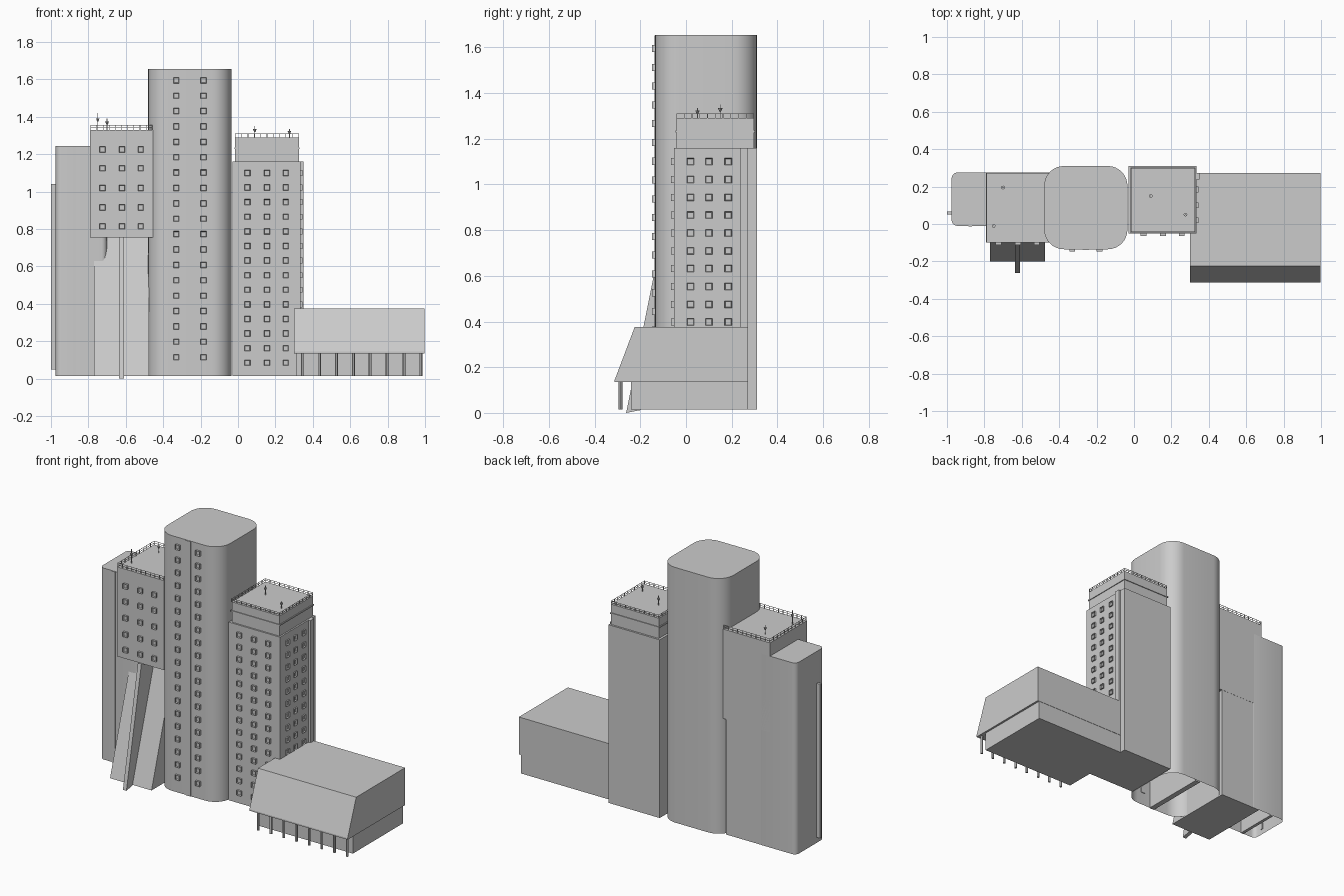
import bpy, bmesh, math
from mathutils import Matrix, Vector

cube = bpy.data.objects.get("Cube")
if cube:
    bpy.data.objects.remove(cube, do_unlink=True)

concrete = bpy.data.materials.new("concrete_grey")
concrete.use_nodes = True
GREY = (0.6, 0.6, 0.6, 1)
concrete.diffuse_color = GREY
concrete.node_tree.nodes["Principled BSDF"].inputs["Base Color"].default_value = GREY


def finish(name, bm, smooth=False):
    bmesh.ops.recalc_face_normals(bm, faces=bm.faces[:])
    mesh = bpy.data.meshes.new(name)
    bm.to_mesh(mesh)
    bm.free()
    mesh.materials.append(concrete)
    ob = bpy.data.objects.new(name, mesh)
    bpy.context.collection.objects.link(ob)
    if smooth:
        bpy.ops.object.select_all(action='DESELECT')
        ob.select_set(True)
        bpy.context.view_layer.objects.active = ob
        bpy.ops.object.shade_smooth_by_angle(angle=math.radians(30))
    return ob


def add_box(bm, x, y, z):
    """Add a box from (min, max) pairs."""
    size = [b - a for a, b in (x, y, z)]
    mid = [(a + b) / 2 for a, b in (x, y, z)]
    m = Matrix.Translation(mid) @ Matrix.Diagonal((*size, 1))
    return bmesh.ops.create_cube(bm, size=1, matrix=m)["verts"]


def box(name, x, y, z):
    bm = bmesh.new()
    add_box(bm, x, y, z)
    return finish(name, bm)


def rounded_shell(name, x, y, z, r, segs=8):
    """Rounded tower walls with a roof and an open underside."""
    bm = bmesh.new()
    ring = []
    corners = ((x[1] - r, y[1] - r), (x[0] + r, y[1] - r),
               (x[0] + r, y[0] + r), (x[1] - r, y[0] + r))
    for q, (cx, cy) in enumerate(corners):
        for i in range(segs + 1):
            a = math.pi / 2 * (q + i / segs)
            ring.append(bm.verts.new((cx + r * math.cos(a), cy + r * math.sin(a), z[0])))
    base = bm.faces.new(ring)
    bmesh.ops.solidify
    top = bmesh.ops.extrude_face_region(bm, geom=[base])["geom"]
    bmesh.ops.translate(bm, vec=(0, 0, z[1] - z[0]),
                        verts=[v for v in top if isinstance(v, bmesh.types.BMVert)])
    for f in [f for f in bm.faces if all(abs(v.co.z - z[0]) < 1e-5 for v in f.verts)]:
        bm.faces.remove(f)
    return finish(name, bm, True)


def side_profile(name, pts, x):
    """Extrude a (y, z) outline along x."""
    bm = bmesh.new()
    face = bm.faces.new([bm.verts.new((x[0], py, pz)) for py, pz in pts])
    new = bmesh.ops.extrude_face_region(bm, geom=[face])["geom"]
    bmesh.ops.translate(bm, vec=(x[1] - x[0], 0, 0),
                        verts=[v for v in new if isinstance(v, bmesh.types.BMVert)])
    return finish(name, bm)


def windows(name, columns, rows, wall, side=False, out=0.013, w=0.031):
    """Grid of projecting window frames with sunken panes."""
    bm = bmesh.new()
    normal = Vector((1, 0, 0)) if side else Vector((0, -1, 0))
    for c in columns:
        for z in rows:
            span, height = (c - w / 2, c + w / 2), (z - w / 2, z + w / 2)
            if side:
                add_box(bm, (wall - 0.005, wall + out), span, height)
            else:
                add_box(bm, span, (wall - out, wall + 0.005), height)
    bm.normal_update()
    fronts = [f for f in bm.faces if f.normal.dot(normal) > 0.9]
    bmesh.ops.inset_individual(bm, faces=fronts, thickness=0.004, depth=-0.009)
    return finish(name, bm)


def spread(a, b, n):
    return [a + (b - a) * i / (n - 1) for i in range(n)]


def railing(name, x, y, z, h, n=11, t=0.0015):
    bm = bmesh.new()
    for px in spread(*x, n):
        for py in y:
            add_box(bm, (px - t, px + t), (py - t, py + t), (z, z + h))
    for py in spread(*y, n):
        for px in x:
            add_box(bm, (px - t, px + t), (py - t, py + t), (z, z + h))
    for level in (z + h / 2, z + h):
        for py in y:
            add_box(bm, x, (py - t, py + t), (level - t, level))
        for px in x:
            add_box(bm, (px - t, px + t), y, (level - t, level))
    return finish(name, bm)


def antenna(name, x, y, z, h):
    bm = bmesh.new()
    add_box(bm, (x - 0.002, x + 0.002), (y - 0.002, y + 0.002), (z, z + h))
    bmesh.ops.create_cone(bm, cap_ends=True, segments=8, radius1=0.003, radius2=0.010,
                          depth=0.016, matrix=Matrix.Translation((x, y, z + h * 0.6)))
    return finish(name, bm)


BASE = 0.015

# Central tower
rounded_shell("central_tower", (-0.48, -0.035), (-0.135, 0.31), (BASE, 1.655), 0.105)
box("central_tower_strip", (-0.275, -0.24), (-0.139, 0.30), (BASE, 1.653))
windows("central_tower_windows", (-0.33, -0.185), spread(0.115, 1.595, 19), -0.135)

# Left wing with its end fin and front strip
rounded_shell("left_wing", (-0.975, -0.70), (-0.01, 0.275), (BASE, 1.245), 0.03, 5)
box("left_wing_strip", (-0.885, -0.865), (-0.014, 0.27), (BASE, 1.243))
box("left_wing_fin", (-1.0, -0.97), (0.05, 0.066), (0.05, 1.04))

# Overhanging block, raking base and strut
box("overhang_block", (-0.79, -0.455), (-0.10, 0.275), (0.755, 1.33))
windows("overhang_windows", (-0.725, -0.62, -0.52), (0.815, 0.915, 1.02, 1.125, 1.225), -0.10)
side_profile("raking_base", [(-0.20, BASE), (0.274, BASE), (0.274, 0.757), (0.03, 0.757)],
             (-0.77, -0.475))
side_profile("raking_strut", [(-0.262, 0), (-0.20, 0.012), (0.04, 0.757), (-0.11, 0.757)],
             (-0.635, -0.61))
railing("overhang_railing", (-0.787, -0.458), (-0.097, 0.272), 1.33, 0.025)
antenna("overhang_antenna_front", -0.75, -0.01, 1.33, 0.09)
antenna("overhang_antenna_rear", -0.70, 0.195, 1.33, 0.06)

# Right block with stepped top
box("right_block", (-0.03, 0.335), (-0.052, 0.31), (BASE, 1.16))
box("right_block_top", (-0.015, 0.325), (-0.042, 0.298), (1.16, 1.29))
box("right_block_ledge", (-0.02, 0.33), (-0.047, 0.303), (1.228, 1.236))
box("right_block_pier", (0.33, 0.35), (0.237, 0.272), (0.32, 1.16))
storeys = spread(0.085, 1.10, 14)
windows("right_block_front_windows", (0.05, 0.155, 0.255), storeys, -0.052)
windows("right_block_side_windows", (0.02, 0.10, 0.185), storeys[4:], 0.335, side=True, out=0.009)
railing("right_block_railing", (-0.014, 0.324), (-0.041, 0.297), 1.29, 0.021)
antenna("right_block_antenna_rear", 0.09, 0.15, 1.29, 0.06)
antenna("right_block_antenna_front", 0.275, 0.05, 1.29, 0.045)

# Low hall with sloped front and colonnade
side_profile("hall_upper", [(-0.312, 0.135), (0.272, 0.135), (0.272, 0.375), (-0.225, 0.375),
                            (-0.312, 0.145)], (0.30, 0.998))
box("hall_lower", (0.31, 0.985), (-0.24, 0.27), (BASE, 0.137))
bm = bmesh.new()
for cx in spread(0.345, 0.978, 8):
    bmesh.ops.create_cone(bm, cap_ends=True, segments=12, radius1=0.008, radius2=0.008,
                          depth=0.125, matrix=Matrix.Translation((cx, -0.287, 0.0765)))
finish("hall_columns", bm, True)
